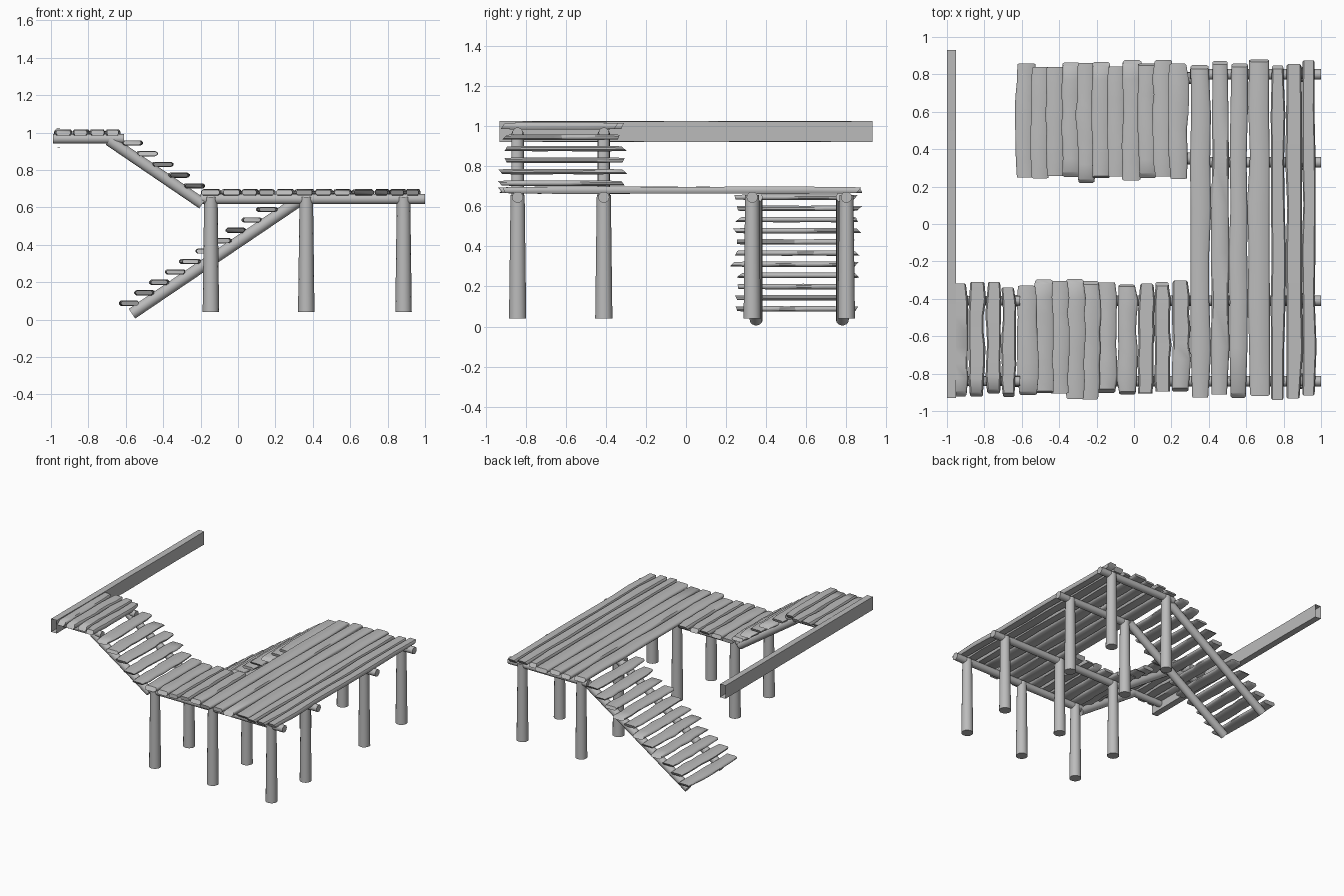
import bpy, bmesh, math, random
from mathutils import Vector

random.seed(4)
cube = bpy.data.objects.get("Cube")
if cube:
    bpy.data.objects.remove(cube, do_unlink=True)

wood = bpy.data.materials.new("weathered_grey_wood")
wood.use_nodes = True
grey = (0.5, 0.5, 0.5, 1)
wood.diffuse_color = grey
wood.node_tree.nodes["Principled BSDF"].inputs["Base Color"].default_value = grey


def loft(name, rings, capped=True, angle=40):
    """Skin a list of equal-sized point rings."""
    bm = bmesh.new()
    rows = [[bm.verts.new(p) for p in ring] for ring in rings]
    n = len(rows[0])
    for a, b in zip(rows, rows[1:]):
        for i in range(n):
            j = (i + 1) % n
            bm.faces.new((a[i], a[j], b[j], b[i]))
    if capped:
        bm.faces.new(rows[0])
        bm.faces.new(rows[-1])
    bmesh.ops.recalc_face_normals(bm, faces=bm.faces)
    mesh = bpy.data.meshes.new(name)
    bm.to_mesh(mesh)
    bm.free()
    mesh.materials.append(wood)
    obj = bpy.data.objects.new(name, mesh)
    bpy.context.collection.objects.link(obj)
    bpy.ops.object.select_all(action='DESELECT')
    obj.select_set(True)
    bpy.context.view_layer.objects.active = obj
    bpy.ops.object.shade_smooth_by_angle(angle=math.radians(angle))
    return obj


def log(name, start, end, r0, r1, sides=14):
    """Round pole between two points."""
    start, end = Vector(start), Vector(end)
    turn = (end - start).to_track_quat('Z', 'Y')
    rings = []
    for p, r in ((start, r0), (end, r1)):
        rings.append([p + turn @ Vector((r * math.cos(k * math.tau / sides),
                                         r * math.sin(k * math.tau / sides), 0))
                      for k in range(sides)])
    return loft(name, rings)


def plank(name, x, z, y0, y1, width, thick):
    """Rough board along y with uneven edges and slanted ends."""
    y0 += random.uniform(-0.02, 0.02)
    y1 += random.uniform(-0.02, 0.02)
    steps = 7
    slant = [random.uniform(-0.015, 0.015) for _ in range(2)]
    rings = []
    for s in range(steps + 1):
        t = s / steps
        end = s in (0, steps)
        w = width / 2 * random.uniform(0.9, 1.05) * (0.88 if end else 1)
        h = thick / 2 * (0.85 if end else random.uniform(0.93, 1.05))
        cx = x + random.uniform(-0.005, 0.005)
        tilt = slant[0] * (1 - t) + slant[1] * t if end else 0
        outline = [(-1, -.35), (-.8, -1), (.8, -1), (1, -.35),
                   (1, .35), (.8, 1), (-.8, 1), (-1, .35)]
        rings.append([(cx + u * w, y0 + (y1 - y0) * t + tilt * v, z + v * h)
                      for u, v in outline])
    return loft(name, rings, angle=50)


def boards(name, edges, z, y0, y1, thick=0.034):
    """Row of level boards between successive edges."""
    for i, (a, b) in enumerate(zip(edges, edges[1:])):
        plank(f"{name}_{i + 1}", (a + b) / 2, z, y0, y1, b - a - 0.004, thick)


def treads(name, count, first, last, y0, y1, width):
    """Flight of evenly climbing boards."""
    for i in range(count):
        t = i / (count - 1)
        plank(f"{name}_{i + 1}", first[0] + (last[0] - first[0]) * t,
              first[1] + (last[1] - first[1]) * t, y0, y1, width, 0.027)


FRONT = (-0.84, -0.41)
BACK = (0.33, 0.80)

# Posts
for y in FRONT + BACK:
    for x in ((-0.145, 0.365, 0.885) if y < 0 else (0.365, 0.885)):
        log("post", (x, y, 0.04), (x, y, 0.655), 0.044, 0.036)

# Joists under the main deck and walkway
for y in FRONT:
    log("walkway_joist", (-0.2, y, 0.645), (1, y, 0.645), 0.028, 0.028)
    log("upper_joist", (-0.99, y, 0.967), (-0.61, y, 0.967), 0.026, 0.026)
    log("upper_stringer", (-0.69, y, 0.96), (-0.19, y, 0.62), 0.031, 0.031)
for y in BACK:
    log("deck_joist", (0.3, y, 0.645), (1, y, 0.645), 0.028, 0.028)
    yy = 0.35 if y < 0.5 else 0.78
    log("lower_stringer", (-0.567, yy, 0.032), (0.34, yy, 0.645), 0.032, 0.032)

# Boards of the decks
boards("deck_board", (0.30, 0.41, 0.51, 0.61, 0.73, 0.81, 0.90, 0.975),
       0.68, -0.915, 0.855)
boards("walkway_board", (-0.20, -0.09, 0.02, 0.11, 0.20, 0.30), 0.68, -0.905, -0.325)
boards("upper_board", (-0.98, -0.885, -0.795, -0.71, -0.63), 1.0, -0.9, -0.335)

# Stair treads
treads("upper_tread", 5, (-0.57, 0.945), (-0.235, 0.715), -0.91, -0.325, 0.112)
treads("lower_tread", 11, (-0.58, 0.088), (0.235, 0.645), 0.25, 0.85, 0.108)

# Long hollow beam, open at both ends
rings = []
for s in range(7):
    y = -0.93 + 1.86 * s / 6
    d = 0.003 * math.sin(s * 2.1)
    rings.append([(-1, y, 0.92), (-0.951, y, 0.92 + abs(d)),
                  (-0.951, y, 1.025 - abs(d)), (-1, y, 1.025)])
loft("cross_beam", rings, capped=False)
